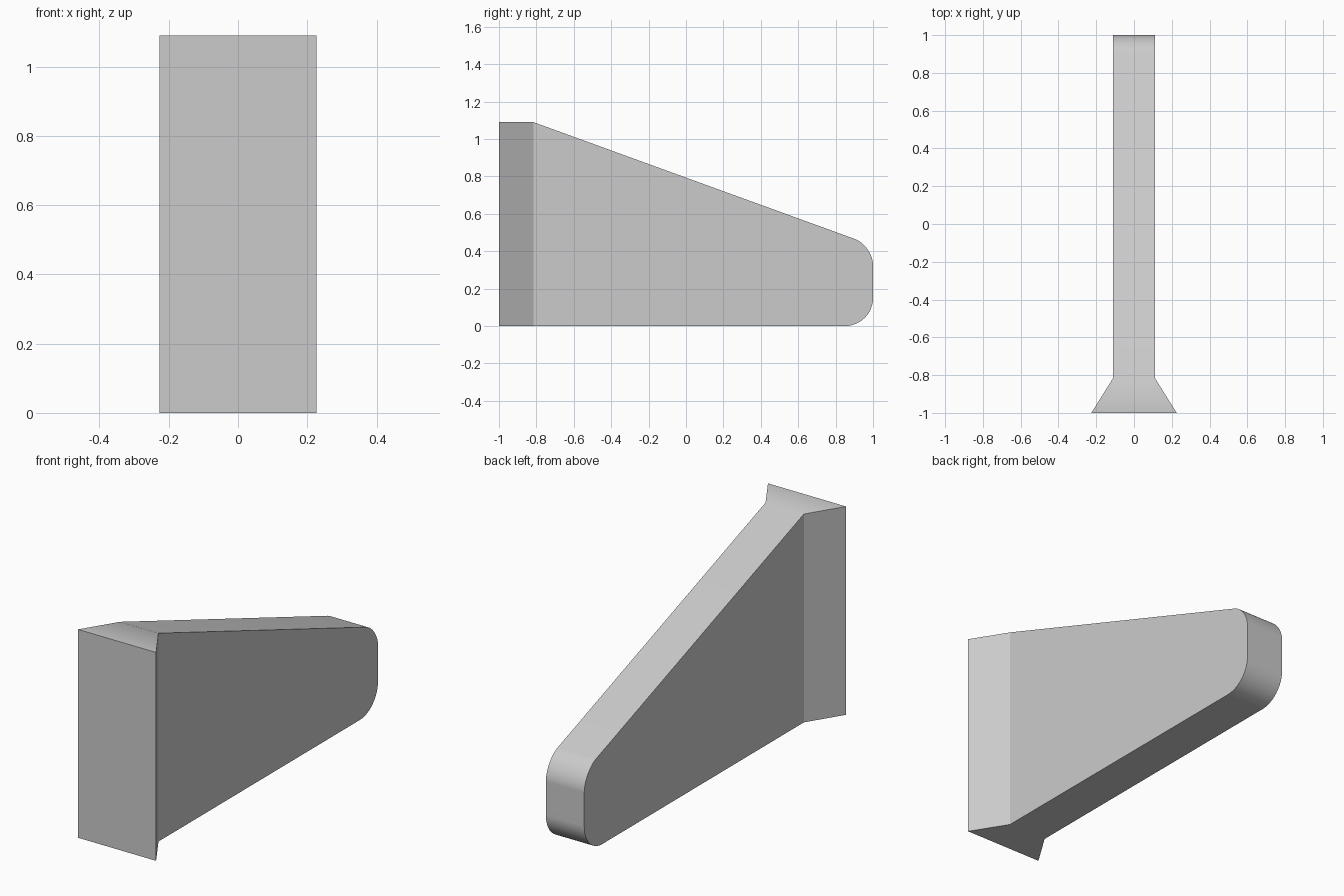
import bpy, bmesh, math

cube = bpy.data.objects.get("Cube")
if cube:
    bpy.data.objects.remove(cube, do_unlink=True)

FRONT, WEB, BACK = -1.0, -0.816, 1.0      # stations along y
FLARE_W, WEB_W = 0.226, 0.111             # half widths
HEIGHT, TIP_H = 1.09, 0.43

# Grey material
grey = bpy.data.materials.new("grey")
grey.use_nodes = True
colour = (0.6, 0.6, 0.6, 1.0)
grey.diffuse_color = colour
grey.node_tree.nodes["Principled BSDF"].inputs["Base Color"].default_value = colour

# Lofted body: a flared mounting face narrowing to a tapering web
bm = bmesh.new()
rings = []
for y, w, h in ((FRONT, FLARE_W, HEIGHT), (WEB, WEB_W, HEIGHT), (BACK, WEB_W, TIP_H)):
    rings.append([bm.verts.new((x, y, z)) for x, z in ((-w, 0), (w, 0), (w, h), (-w, h))])
for a, b in zip(rings, rings[1:]):
    for i in range(4):
        j = (i + 1) % 4
        bm.faces.new((a[i], a[j], b[j], b[i]))
bm.faces.new(rings[0])
bm.faces.new(rings[-1])
bmesh.ops.recalc_face_normals(bm, faces=bm.faces)

# Rounded lower and upper corners of the tip
radius = 0.15
slope = math.atan2(HEIGHT - TIP_H, BACK - WEB)
bottom = bm.edges.get((rings[-1][0], rings[-1][1]))
top = bm.edges.get((rings[-1][2], rings[-1][3]))
for edge, turn in ((bottom, math.pi / 2), (top, math.pi / 2 - slope)):
    bmesh.ops.bevel(bm, geom=[edge], offset=radius * math.tan(turn / 2),
                    offset_type='OFFSET', segments=12, profile=0.5, affect='EDGES')

mesh = bpy.data.meshes.new("bracket_body")
bm.to_mesh(mesh)
bm.free()
mesh.materials.append(grey)
body = bpy.data.objects.new("bracket_body", mesh)
bpy.context.collection.objects.link(body)

# Smooth rounded tip, sharp outline
bpy.ops.object.select_all(action='DESELECT')
body.select_set(True)
bpy.context.view_layer.objects.active = body
bpy.ops.object.shade_smooth_by_angle(angle=math.radians(30))
weighted = body.modifiers.new("weighted_normals", 'WEIGHTED_NORMAL')
weighted.keep_sharp = True
